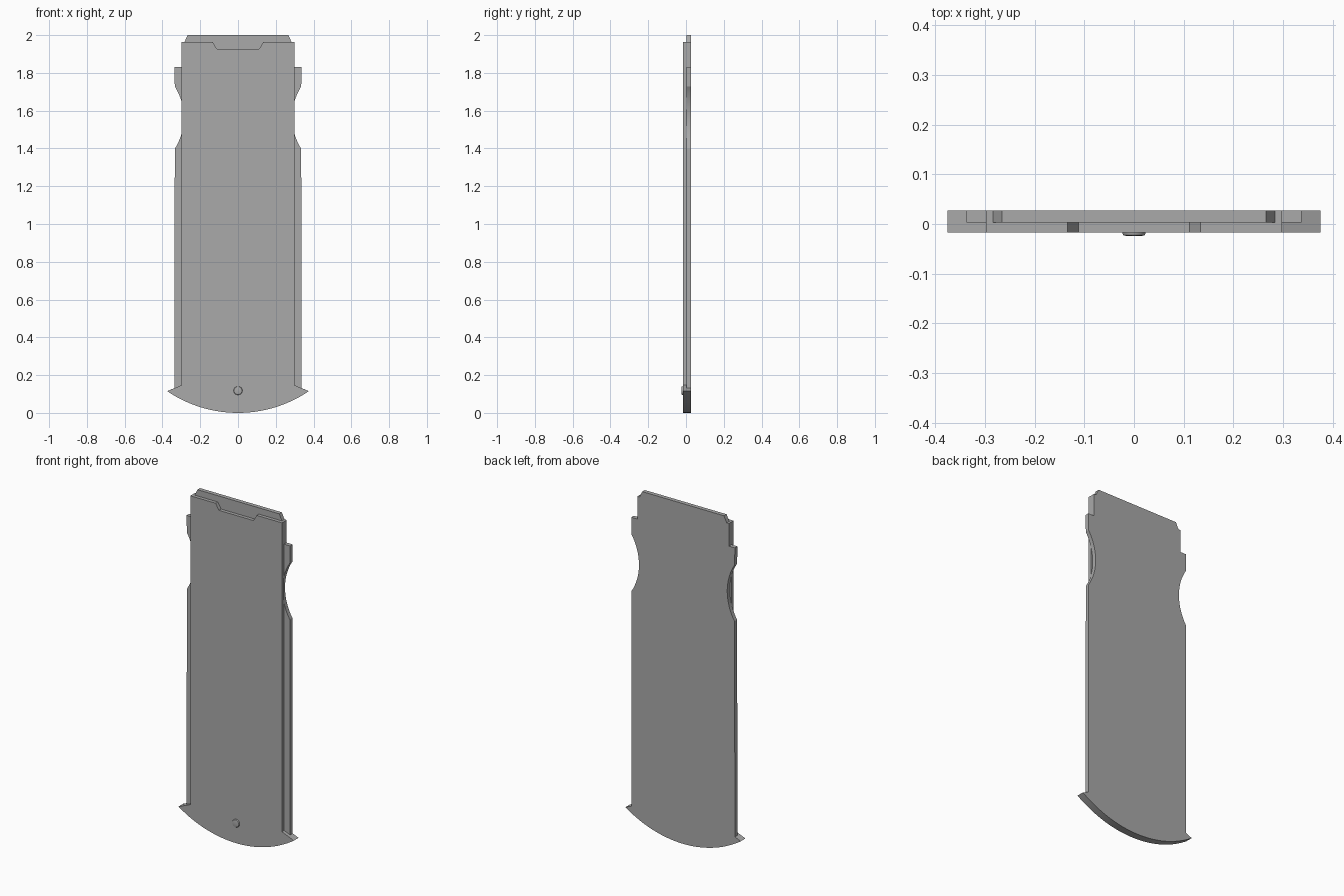
import bpy, bmesh, math

if "Cube" in bpy.data.objects:
    bpy.data.objects.remove(bpy.data.objects["Cube"], do_unlink=True)

FRONT, SEAM, BACK = -0.017, 0.003, 0.027

grey = bpy.data.materials.new("plain grey")
grey.use_nodes = True
grey.diffuse_color = (0.4, 0.4, 0.4, 1)
grey.node_tree.nodes["Principled BSDF"].inputs["Base Color"].default_value = (0.4, 0.4, 0.4, 1)


def finish(name, bm, angle):
    bmesh.ops.recalc_face_normals(bm, faces=bm.faces)
    mesh = bpy.data.meshes.new(name)
    bm.to_mesh(mesh)
    bm.free()
    obj = bpy.data.objects.new(name, mesh)
    bpy.context.collection.objects.link(obj)
    mesh.materials.append(grey)
    bpy.ops.object.select_all(action="DESELECT")
    obj.select_set(True)
    bpy.context.view_layer.objects.active = obj
    bpy.ops.object.shade_smooth_by_angle(angle=math.radians(angle))
    return obj


def arc(cx, cz, radius, start, end, steps):
    """Points on a circle in the x-z plane, angles in radians."""
    angles = [start + (end - start) * i / steps for i in range(steps + 1)]
    return [(cx + radius * math.cos(a), cz + radius * math.sin(a)) for a in angles]


def plate(name, half, y0, y1):
    """Mirror a right-hand outline (bottom to top) and extrude it in depth."""
    outline = half + [(-x, z) for x, z in reversed(half) if x > 1e-5]
    bm = bmesh.new()
    face = bm.faces.new([bm.verts.new((x, y0, z)) for x, z in outline])
    side = bmesh.ops.extrude_face_region(bm, geom=[face])["geom"]
    verts = [v for v in side if isinstance(v, bmesh.types.BMVert)]
    bmesh.ops.translate(bm, verts=verts, vec=(0, y1 - y0, 0))
    return finish(name, bm, 25)


# Curved foot edge shared by both layers, from the middle to the tip
foot_r = 0.669
foot = arc(0, foot_r, foot_r, -math.pi / 2, -math.pi / 2 + math.asin(0.375 / foot_r), 20)

# Front layer: narrow panel with a shallow notch in its top edge
plate("front_panel", foot + [(0.298, 0.147), (0.298, 1.963), (0.134, 1.963), (0.112, 1.927)],
      FRONT, SEAM)

# Back layer: wider panel with a finger scallop, shoulder and chamfered top
a = math.asin(0.165 / 0.31)
scallop = arc(0.597, 1.563, 0.31, math.pi + a, math.pi - a, 24)
plate("back_panel", foot + [(0.337, 0.131)] + [(0.298, 0.147), (0.337, 0.147)][2:] + scallop
      + [(0.337, 1.83), (0.298, 1.83), (0.298, 1.963), (0.284, 1.963), (0.266, 2.0)],
      SEAM, BACK)

# Small round button with a softened rim
bm = bmesh.new()
rings = []
for radius, y in [(0.023, FRONT), (0.023, -0.020), (0.021, -0.0228), (0.016, -0.024)]:
    rings.append([bm.verts.new((x, y, z))
                  for x, z in arc(0, 0.118, radius, 0, math.tau, 32)[:-1]])
for low, high in zip(rings, rings[1:]):
    for i in range(32):
        j = (i + 1) % 32
        bm.faces.new((low[i], low[j], high[j], high[i]))
bm.faces.new(rings[0])
bm.faces.new(rings[-1])
finish("button", bm, 40)
